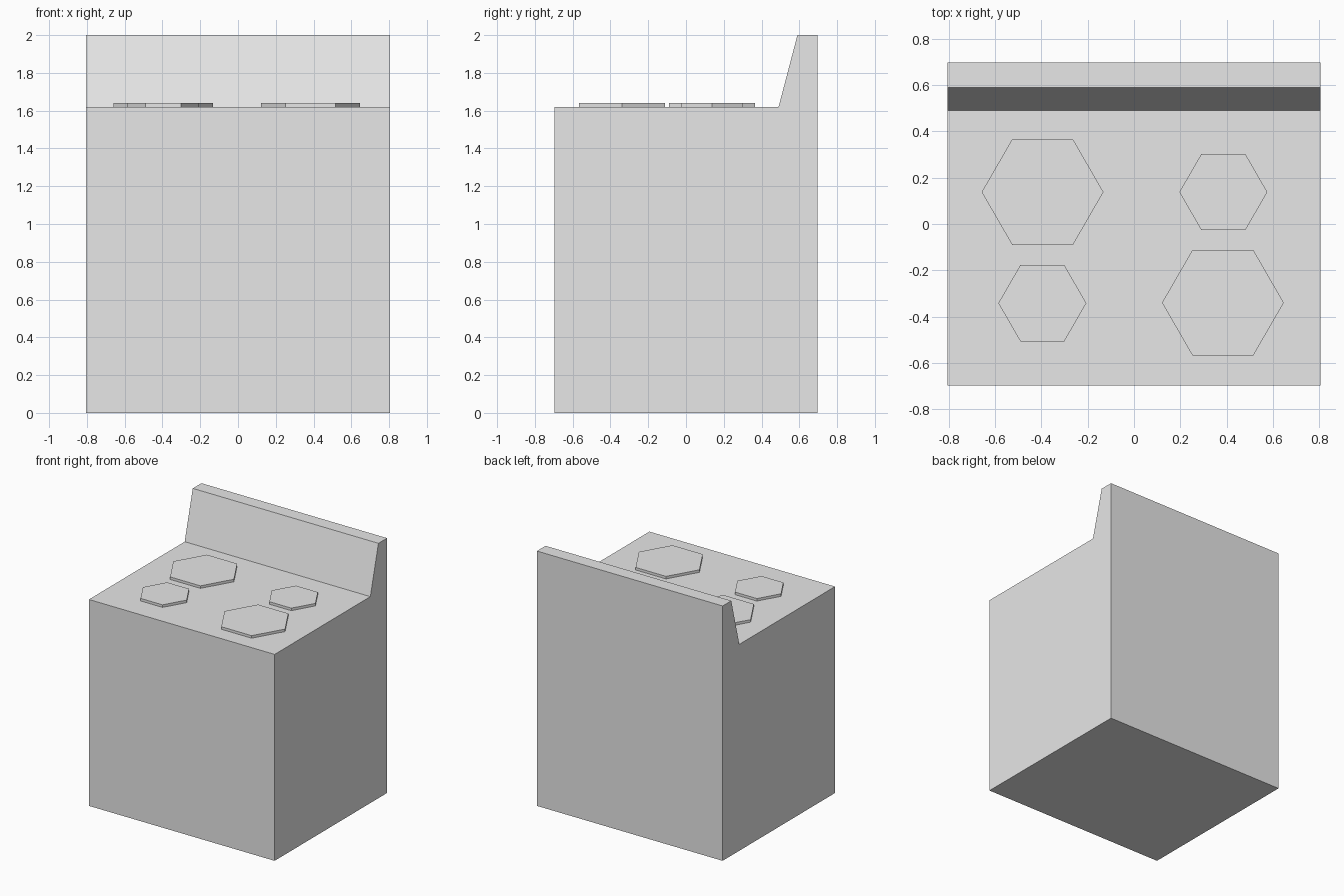
import bpy
import bmesh
from math import cos, sin, pi

cube = bpy.data.objects.get("Cube")
if cube:
    bpy.data.objects.remove(cube, do_unlink=True)

HALF_W, HALF_D = 0.806, 0.697
COOKTOP = 1.62

# Single plain grey finish
grey = bpy.data.materials.new("plain grey")
grey.use_nodes = True
grey.diffuse_color = (0.8, 0.8, 0.8, 1)
grey.node_tree.nodes["Principled BSDF"].inputs["Base Color"].default_value = (0.8, 0.8, 0.8, 1)


def extrude_outline(name, points, offset):
    """Make a flat-faced solid by extruding a closed outline along offset."""
    bm = bmesh.new()
    face = bm.faces.new([bm.verts.new(p) for p in points])
    result = bmesh.ops.extrude_face_region(bm, geom=[face], use_keep_orig=True)
    moved = [v for v in result["geom"] if isinstance(v, bmesh.types.BMVert)]
    bmesh.ops.translate(bm, verts=moved, vec=offset)
    bmesh.ops.recalc_face_normals(bm, faces=bm.faces)
    mesh = bpy.data.meshes.new(name)
    bm.to_mesh(mesh)
    bm.free()
    mesh.materials.append(grey)
    obj = bpy.data.objects.new(name, mesh)
    bpy.context.collection.objects.link(obj)
    return obj


# Stove body with sloped backsplash: side profile extruded across the width
profile = [(-HALF_D, 0), (HALF_D, 0), (HALF_D, 2), (0.59, 2), (0.49, COOKTOP), (-HALF_D, COOKTOP)]
extrude_outline("stove_body", [(-HALF_W, y, z) for y, z in profile], (2 * HALF_W, 0, 0))

# Hexagonal burners: large and small on alternating corners
burners = {
    "burner_back_right": (-0.395, 0.138, 0.263),
    "burner_back_left": (0.386, 0.138, 0.19),
    "burner_front_right": (-0.396, -0.342, 0.19),
    "burner_front_left": (0.384, -0.34, 0.263),
}
for name, (x, y, r) in burners.items():
    hexagon = [(x + r * cos(i * pi / 3), y + r * sin(i * pi / 3), COOKTOP) for i in range(6)]
    extrude_outline(name, hexagon, (0, 0, 0.02))
